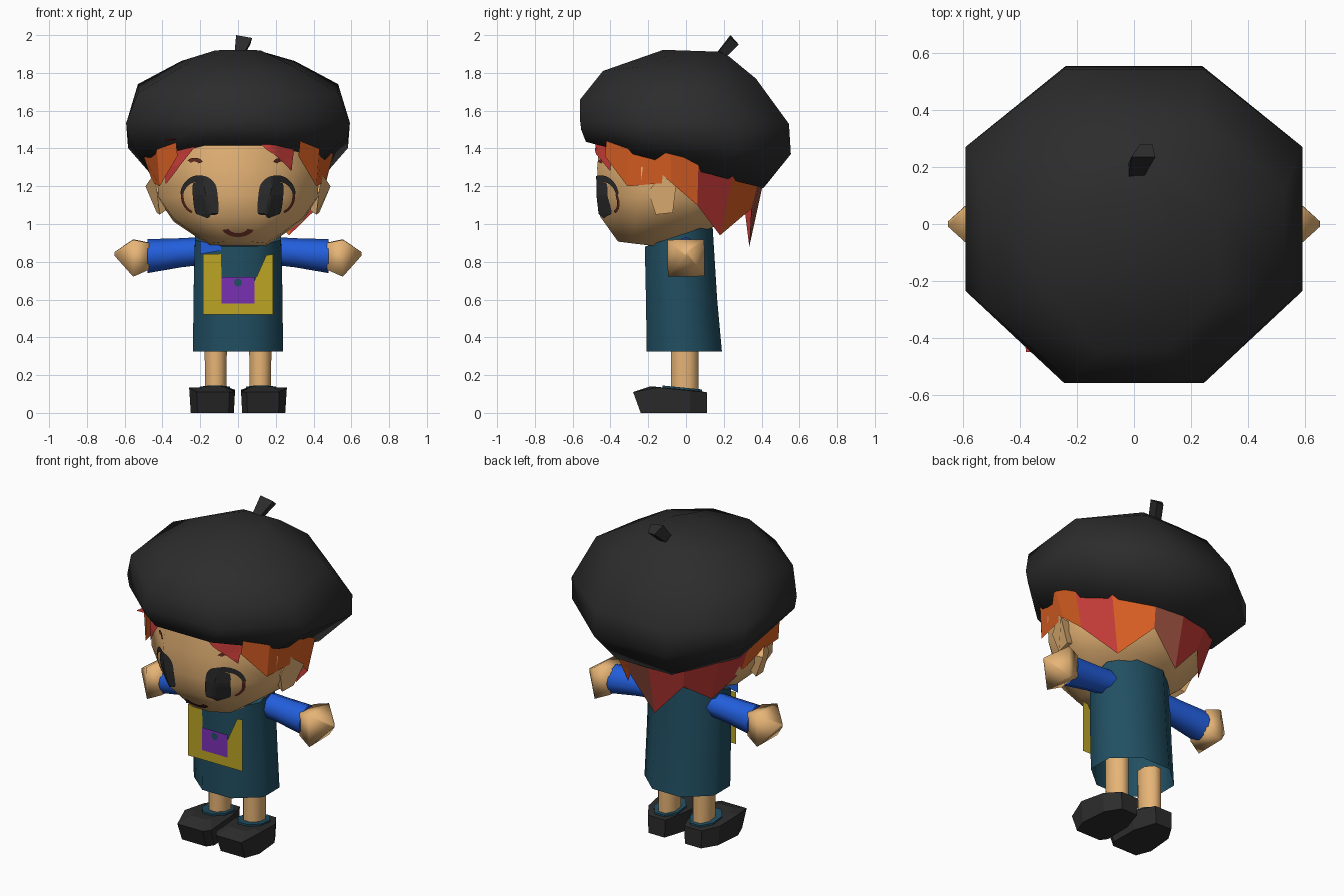
import bpy, bmesh, math
from mathutils import Vector
from mathutils.bvhtree import BVHTree

if "Cube" in bpy.data.objects:
    bpy.data.objects.remove(bpy.data.objects["Cube"])


def mat(name, rgb):
    m = bpy.data.materials.new(name)
    lin = [((c / 255 + 0.055) / 1.055) ** 2.4 for c in rgb]
    m.diffuse_color = (*lin, 1)
    m.use_nodes = True
    m.node_tree.nodes["Principled BSDF"].inputs["Base Color"].default_value = m.diffuse_color
    return m


skin = mat("skin", (238, 186, 122))
black = mat("black", (44, 44, 45))
teal = mat("teal", (33, 79, 98))
blue = mat("blue", (34, 94, 220))
yellow = mat("yellow", (188, 165, 36))
purple = mat("purple", (122, 48, 180))
red = mat("red", (198, 60, 56))
orange = mat("orange", (224, 98, 36))
rust = mat("rust", (148, 76, 60))
brown = mat("brown", (98, 44, 32))


def make(name, verts, faces, mats, smooth=0, rule=None, closed=True):
    bm = bmesh.new()
    vs = [bm.verts.new(v) for v in verts]
    for i, f in enumerate(faces):
        face = bm.faces.new([vs[k] for k in f])
        face.material_index = rule(i) if rule else 0
        face.smooth = smooth > 0
    if closed:
        bmesh.ops.recalc_face_normals(bm, faces=bm.faces)
    me = bpy.data.meshes.new(name)
    bm.to_mesh(me)
    bm.free()
    for m in mats:
        me.materials.append(m)
    if smooth:
        me.set_sharp_from_angle(angle=math.radians(smooth))
    ob = bpy.data.objects.new(name, me)
    bpy.context.collection.objects.link(ob)
    return ob


def loft(name, rings, m, smooth=0, caps=(True, True)):
    n = len(rings[0])
    verts = [v for r in rings for v in r]
    faces = [(j * n + i, j * n + (i + 1) % n, (j + 1) * n + (i + 1) % n, (j + 1) * n + i)
             for j in range(len(rings) - 1) for i in range(n)]
    if caps[0]:
        faces.append(tuple(range(n)))
    if caps[1]:
        faces.append(tuple(range(len(verts) - n, len(verts))))
    return make(name, verts, faces, [m], smooth)


def ring(yf, zf, yb, zb, w, n=8, x=0, bulge=0.0):
    # flat-fronted polygon tilted from a front (y, z) to a back (y, z)
    out = []
    for k in range(n):
        a = (k + 0.5) * 2 * math.pi / n
        s, c = math.sin(a) / math.cos(math.pi / n), math.cos(a) / math.cos(math.pi / n)
        if 0 < s < 0.9:
            s += bulge
        out.append((x + w * c, (yf + yb) / 2 + s * (yb - yf) / 2, (zf + zb) / 2 + s * (zb - zf) / 2))
    return out


def xring(x, r, n, y=0, z=0.835, twist=0.0):
    return [(x, y + r * math.cos(twist + 2 * math.pi * k / n), z + r * math.sin(twist + 2 * math.pi * k / n))
            for k in range(n)]


# beret and stem
loft("beret", [ring(-.53, 1.435, .41, 1.19, .46), ring(-.555, 1.50, .555, 1.37, .582, bulge=.09),
               ring(-.56, 1.54, .545, 1.53, .592, bulge=.09), ring(-.56, 1.66, .37, 1.77, .53, bulge=.05),
               ring(-.44, 1.81, .23, 1.885, .3), ring(-.12, 1.922, .18, 1.912, .12)], black, 60)
loft("beret_stem", [[(-.02, .15, 1.89), (.025, .15, 1.89), (.025, .21, 1.88), (-.02, .21, 1.88)],
                    [(-.01, .235, 2.0), (.075, .235, 1.985), (.065, .28, 1.95), (.02, .28, 1.95)]], black)

# head
head = loft("head", [ring(-.36, .907, -.1, .875, .15), ring(-.455, 1.04, .18, 1.0, .34),
                     ring(-.468, 1.15, .3, 1.12, .42), ring(-.47, 1.3, .33, 1.3, .435),
                     ring(-.455, 1.46, .32, 1.4, .41)], skin)
bm = bmesh.new()
bm.from_mesh(head.data)
bmesh.ops.triangulate(bm, faces=bm.faces)
for f in bm.faces:
    f.smooth = True
tree = BVHTree.FromBMesh(bm)
bm.to_mesh(head.data)
bm.free()
head.data.set_sharp_from_angle(angle=math.radians(60))


def decal(name, func, m, nu=10, nv=10, off=0.006):
    # thin patch laid on the front of the head
    verts = []
    for j in range(nv + 1):
        for i in range(nu + 1):
            x, z = func(i / nu, j / nv)
            hit, nrm, _, _ = tree.ray_cast(Vector((x, -2, z)), Vector((0, 1, 0)))
            verts.append(hit + nrm * off if hit else Vector((x, -.45, z)))
    w = nu + 1
    faces = [(j * w + i, j * w + i + 1, (j + 1) * w + i + 1, (j + 1) * w + i)
             for j in range(nv) for i in range(nu)]
    return make(name, verts, faces, [m], closed=False)


def arc(s, cx, cz, rx, rz, a0, a1, t0, t1):
    # curved band whose thickness grows from t0 to t1
    def f(u, v):
        a = math.radians(a0 + (a1 - a0) * u)
        k = 1 - v * (t0 + (t1 - t0) * u)
        return s * (cx + rx * k * math.cos(a)), cz + rz * k * math.sin(a)
    return f


def tri(a, b, c):
    def f(u, v):
        v = v * 0.98
        return tuple((a[i] * (1 - u) + b[i] * u) * (1 - v) + c[i] * v for i in (0, 1))
    return f


# eyes, brows, ears
for s, side in ((1, "right"), (-1, "left")):
    def iris(u, v):
        h = (1 - abs(2 * v - 1) ** 4) ** (1 / 4)
        return s * (.17 + .064 * h * (2 * u - 1) + .02 * (v - .5)), 1.035 + .2 * v
    decal(side + "_iris", iris, black)
    decal(side + "_upper_lash", arc(s, .202, 1.15, .1, .108, 5, 140, .16, .45), black, 24, 3)
    decal(side + "_lower_lash", arc(s, .202, 1.15, .096, .1, -65, 5, .12, .15), brown, 14, 2)
    decal(side + "_brow", arc(s, .225, 1.31, .05, .04, 40, 150, .5, .5), brown, 10, 2)
    ear = [(-.2, 1.17), (-.13, 1.265), (-.053, 1.2), (-.07, 1.06), (-.16, 1.05)]
    flare = [.43, .445, .49, .43, .415]
    loft(side + "_ear", [[(s * .385, -.125 + (y + .125) * .8, 1.15 + (z - 1.15) * .8) for y, z in ear],
                         [(s * x, y, z) for x, (y, z) in zip(flare, ear)]], skin)

# mouth
decal("mouth", arc(1, 0, .985, .085, .05, 195, 345, .4, .4), brown, 16, 2)

# fringe
decal("fringe_left", tri((-.38, 1.45), (-.18, 1.45), (-.37, 1.21)), red, 8, 8, .02)
decal("fringe_right", tri((.09, 1.45), (.29, 1.45), (.27, 1.28)), red, 8, 8, .02)

# hair panels hanging around the back of the head
tips = [(.32, -.43, 1.36), (.415, -.31, 1.2), (.452, -.08, 1.22), (.435, .06, 1.1), (.27, .18, .94),
        (.14, .345, 1.08), (-.02, .335, .88), (-.2, .31, 1.08), (-.31, .19, .99), (-.415, .06, 1.13),
        (-.452, -.08, 1.22), (-.415, -.31, 1.2), (-.32, -.43, 1.36)]
colours = [1, 1, 1, 0, 1, 2, 0, 0, 0, 1, 1, 1]
roots = []
for x, y, z in tips:
    d = Vector((x, y + .06)).normalized()
    ry = -.06 + .475 * d.y
    roots.append((.505 * d.x, ry, 1.485 - .255 * (ry + .53)))
n = len(tips)
make("hair", roots + tips, [(i, i + 1, n + i + 1, n + i) for i in range(n - 1)],
     [red, orange, rust], rule=lambda i: colours[i])

# tunic, open at the hem
loft("tunic", [ring(-.208, .325, .19, .325, .238, bulge=-.04), ring(-.212, .6, .165, .6, .236, bulge=-.04),
               ring(-.218, .88, .14, 1.0, .228)], teal, 70, (False, True))
make("collar_patch", [(-.2, -.222, .84), (-.09, -.222, .86), (-.09, -.222, .885), (-.2, -.222, .91)],
     [(0, 1, 2, 3)], [blue], closed=False)

# bag panel, pocket and button
bag = [(-.185, .84), (-.09, .84), (-.085, .58), (.085, .58), (.085, .69), (.15, .835), (.185, .84),
       (.185, .52), (-.185, .52)]
make("bag", [(x, -.222, z) for x, z in bag], [(0, 8, 2, 1), (8, 7, 3, 2), (7, 6, 5, 4, 3)],
     [yellow], closed=False)
make("bag_pocket", [(x, -.225, z) for x, z in ((-.087, .58), (.087, .58), (.087, .72), (-.087, .72))],
     [(0, 1, 2, 3)], [purple], closed=False)
make("bag_button", [(.022 * math.cos(k * math.pi / 4), -.229, .69 + .022 * math.sin(k * math.pi / 4))
                    for k in range(8)], [tuple(range(8))], [teal], closed=False)

for s, side in ((1, "right"), (-1, "left")):
    # sleeve and hand
    loft(side + "_sleeve", [xring(s * .16, .073, 8, z=.86), xring(s * .3, .077, 8, z=.848),
                            xring(s * .48, .09, 8, z=.83)], blue, 60)
    loft(side + "_hand", [xring(s * .47, .1, 4, z=.83, twist=.8), xring(s * .555, .138, 4, z=.82, twist=.8),
                          xring(s * .655, .012, 4, z=.842, twist=.8)], skin, 80)
    # leg, sock cuff and shoe
    loft(side + "_leg", [ring(-.08, .09, .065, .09, .055, 8, s * .118),
                         ring(-.08, .4, .065, .4, .06, 8, s * .118)], skin, 60)
    loft(side + "_cuff", [ring(-.125, .13, .085, .11, .08, 8, s * .122),
                          ring(-.125, .145, .085, .124, .08, 8, s * .122)], teal)
    plan = [(.07, .11), (.025, -.03), (.022, -.2), (.05, -.24), (.215, -.24), (.25, -.15), (.235, .02), (.18, .11)]
    top = [(s * (.14 + (x - .14) * 1.08), y, .14 - .1 * (y + .2)) if y > -.2 else
           (s * (.14 + (x - .14) * 1.05), y - .04, .11) for x, y in plan]
    inner = [(s * (.14 + (x - .14) * .6), -.06 + (y + .06) * .75, .142 - .1 * (max(y, -.2) * .75 + .18))
             for x, y in plan]
    loft(side + "_shoe", [[(s * x, y, 0) for x, y in plan], top, inner], black)
